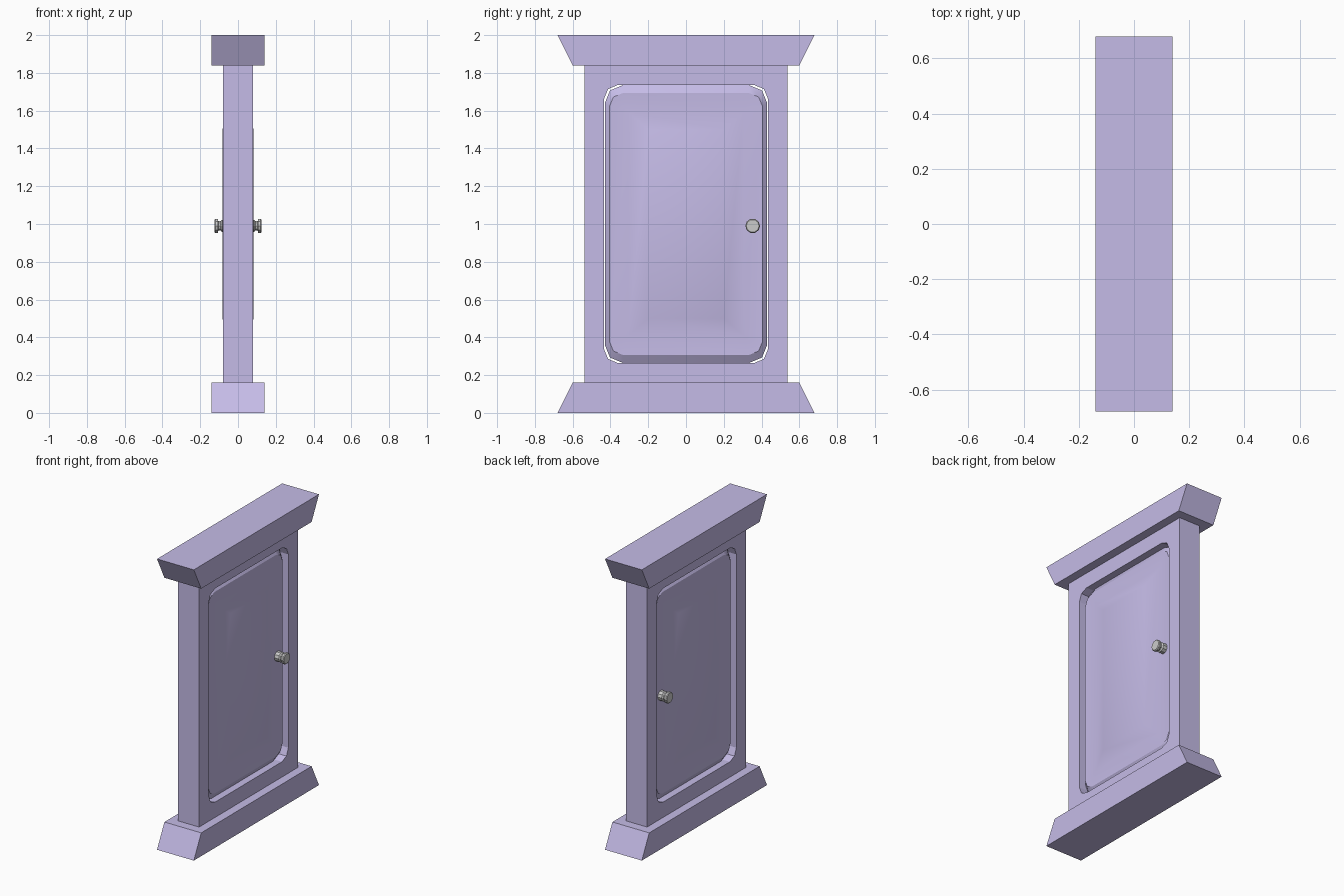
import bpy, bmesh, math

if "Cube" in bpy.data.objects:
    bpy.data.objects.remove(bpy.data.objects["Cube"])

purple = bpy.data.materials.new("purple")
purple.diffuse_color = (0.56, 0.50, 0.80, 1)
purple.use_nodes = True
purple.node_tree.nodes["Principled BSDF"].inputs["Base Color"].default_value = purple.diffuse_color


def rounded_ring(x, hy, hz, r):
    """Rectangle in the yz plane about z = 1 with two-segment round corners."""
    pts = []
    for i, (sy, sz) in enumerate(((1, 1), (-1, 1), (-1, -1), (1, -1))):
        for k in range(3):
            a = math.radians(90 * i + 45 * k)
            pts.append((x, sy * (hy - r) + r * math.cos(a),
                        1 + sz * (hz - r) + r * math.sin(a)))
    return pts


def loft(name, rings, closed=False, mat=purple, smooth=None):
    bm = bmesh.new()
    loops = [[bm.verts.new(p) for p in ring] for ring in rings]
    n = len(loops[0])
    pairs = list(zip(loops, loops[1:]))
    if closed:
        pairs.append((loops[-1], loops[0]))
    else:
        bm.faces.new(loops[0])
        bm.faces.new(loops[-1])
    for a, b in pairs:
        for i in range(n):
            j = (i + 1) % n
            bm.faces.new((a[i], a[j], b[j], b[i]))
    bmesh.ops.remove_doubles(bm, verts=bm.verts, dist=1e-5)
    bmesh.ops.recalc_face_normals(bm, faces=bm.faces)
    me = bpy.data.meshes.new(name)
    bm.to_mesh(me)
    bm.free()
    ob = bpy.data.objects.new(name, me)
    bpy.context.collection.objects.link(ob)
    if mat:
        me.materials.append(mat)
    if smooth:
        bpy.ops.object.select_all(action='DESELECT')
        ob.select_set(True)
        bpy.context.view_layer.objects.active = ob
        bpy.ops.object.shade_smooth_by_angle(angle=math.radians(smooth))
    return ob


def rect(z, hx, hy):
    return [(-hx, -hy, z), (hx, -hy, z), (hx, hy, z), (-hx, hy, z)]


# Flared base and cap
loft("base", [rect(0, .14, .68), rect(.16, .14, .60)])
loft("cap", [rect(1.84, .14, .60), rect(2, .14, .68)])

# Frame with round-cornered opening
loft("frame", [rounded_ring(.08, .537, .84, 0), rounded_ring(.08, .433, .735, .07),
               rounded_ring(-.08, .433, .735, .07), rounded_ring(-.08, .537, .84, 0)],
     closed=True)

# Door leaf: raised centre panel, shallow border and bevelled edge on both faces
half = [(.083, .20, .50, 0), (.052, .305, .59, 0),
        (.056, .405, .693, .07), (.03, .430, .735, .095)]
rings = [rounded_ring(*p) for p in half]
rings += [rounded_ring(-x, hy, hz, r) for x, hy, hz, r in reversed(half)]
loft("door", rings, smooth=30)

# Knobs: stem, neck and flat head on each side
for side, label in ((1, "right"), (-1, "left")):
    prof = [(.045, .034), (.085, .034), (.092, .026), (.104, .026),
            (.107, .039), (.120, .039), (.125, .034)]
    loft("knob_" + label,
         [[(side * x, .353 + r * math.cos(i * math.pi / 5), .99 + r * math.sin(i * math.pi / 5))
           for i in range(10)] for x, r in prof], mat=None)
